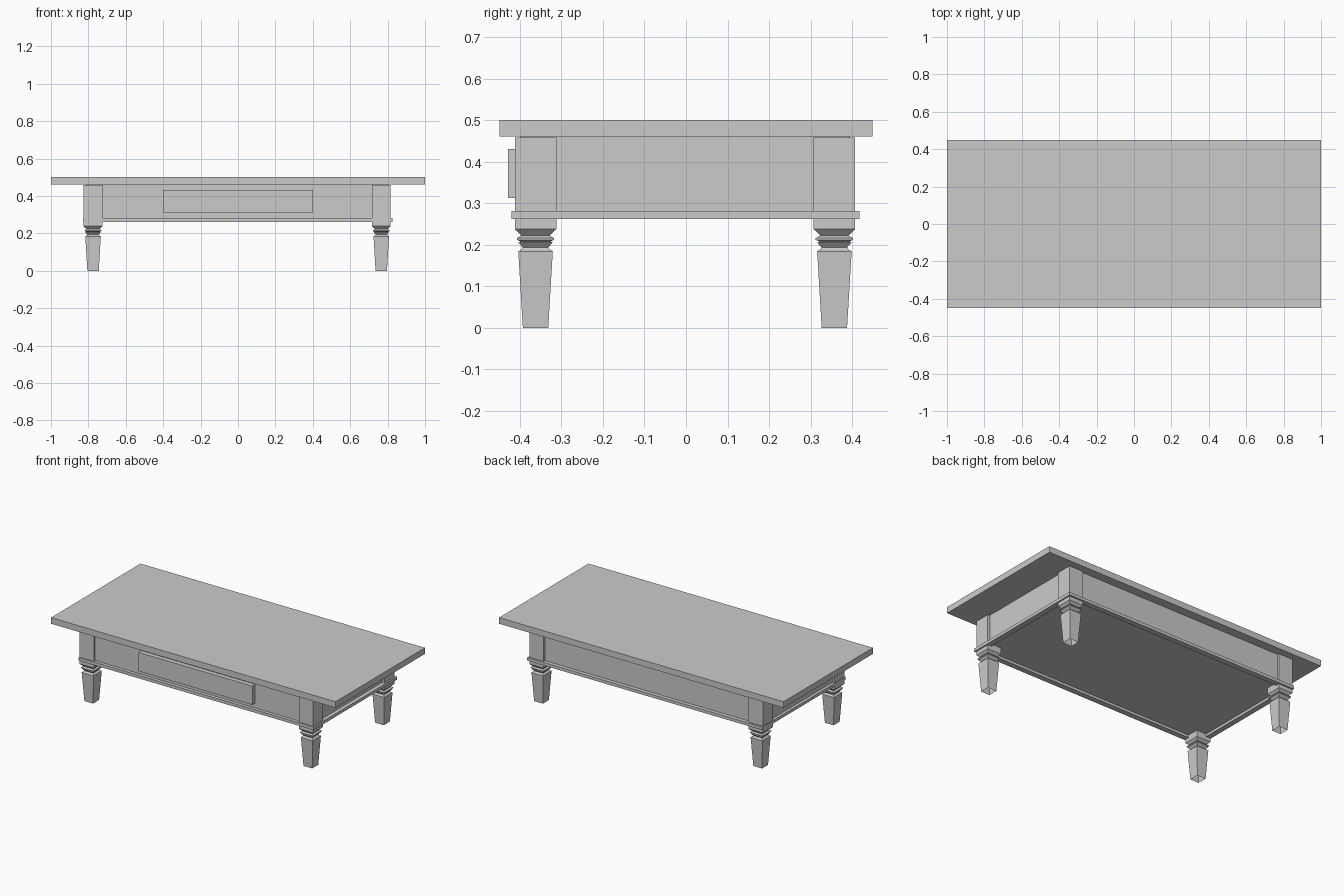
import bpy, bmesh

if "Cube" in bpy.data.objects:
    bpy.data.objects.remove(bpy.data.objects["Cube"])


def make_object(name, bm):
    bmesh.ops.recalc_face_normals(bm, faces=bm.faces)
    mesh = bpy.data.meshes.new(name)
    bm.to_mesh(mesh)
    bm.free()
    obj = bpy.data.objects.new(name, mesh)
    bpy.context.collection.objects.link(obj)
    return obj


def box(name, x0, x1, y0, y1, z0, z1):
    bm = bmesh.new()
    bmesh.ops.create_cube(bm, size=1)
    for v in bm.verts:
        v.co.x = x0 if v.co.x < 0 else x1
        v.co.y = y0 if v.co.y < 0 else y1
        v.co.z = z0 if v.co.z < 0 else z1
    return make_object(name, bm)


def stacked_squares(bm, profile, cx, cy):
    """Loft square rings (half width, height) around a centre; return the rings."""
    rings = []
    for h, z in profile:
        rings.append([bm.verts.new((cx + sx * h, cy + sy * h, z))
                      for sx, sy in ((-1, -1), (1, -1), (1, 1), (-1, 1))])
    for a, b in zip(rings, rings[1:]):
        for i in range(4):
            j = (i + 1) % 4
            bm.faces.new((a[i], a[j], b[j], b[i]))
    return rings


# Table top
box("table_top", -1, 1, -0.449, 0.449, 0.461, 0.50)

# Apron case with closed underside
box("apron_case", -0.81, 0.80, -0.399, 0.394, 0.278, 0.46)

# Drawer front
box("drawer_front", -0.40, 0.40, -0.428, -0.395, 0.312, 0.431)

# Moulding ring under the apron
X0, X1, Y0, Y1, W = -0.828, 0.825, -0.42, 0.418, 0.035
bm = bmesh.new()
loops = []
for inset, z in ((0, 0.262), (0, 0.281), (W, 0.281), (W, 0.262)):
    loops.append([bm.verts.new(p) for p in (
        (X0 + inset, Y0 + inset, z), (X1 - inset, Y0 + inset, z),
        (X1 - inset, Y1 - inset, z), (X0 + inset, Y1 - inset, z))])
for k in range(4):
    a, b = loops[k], loops[(k + 1) % 4]
    for i in range(4):
        j = (i + 1) % 4
        bm.faces.new((a[i], a[j], b[j], b[i]))
make_object("apron_moulding", bm)

# Square turned legs with corner posts, open at the foot
LEG_PROFILE = [(0.0305, 0), (0.0415, 0.184), (0.033, 0.190), (0.031, 0.194),
               (0.041, 0.205), (0.036, 0.208), (0.045, 0.212), (0.045, 0.216),
               (0.034, 0.222), (0.049, 0.237), (0.05, 0.238), (0.05, 0.458)]
for side, cx in (("left", -0.775), ("right", 0.766)):
    for end, cy in (("front", -0.362), ("back", 0.357)):
        bm = bmesh.new()
        rings = stacked_squares(bm, LEG_PROFILE, cx, cy)
        bm.faces.new(rings[-1])
        make_object(f"{end}_{side}_leg", bm)
